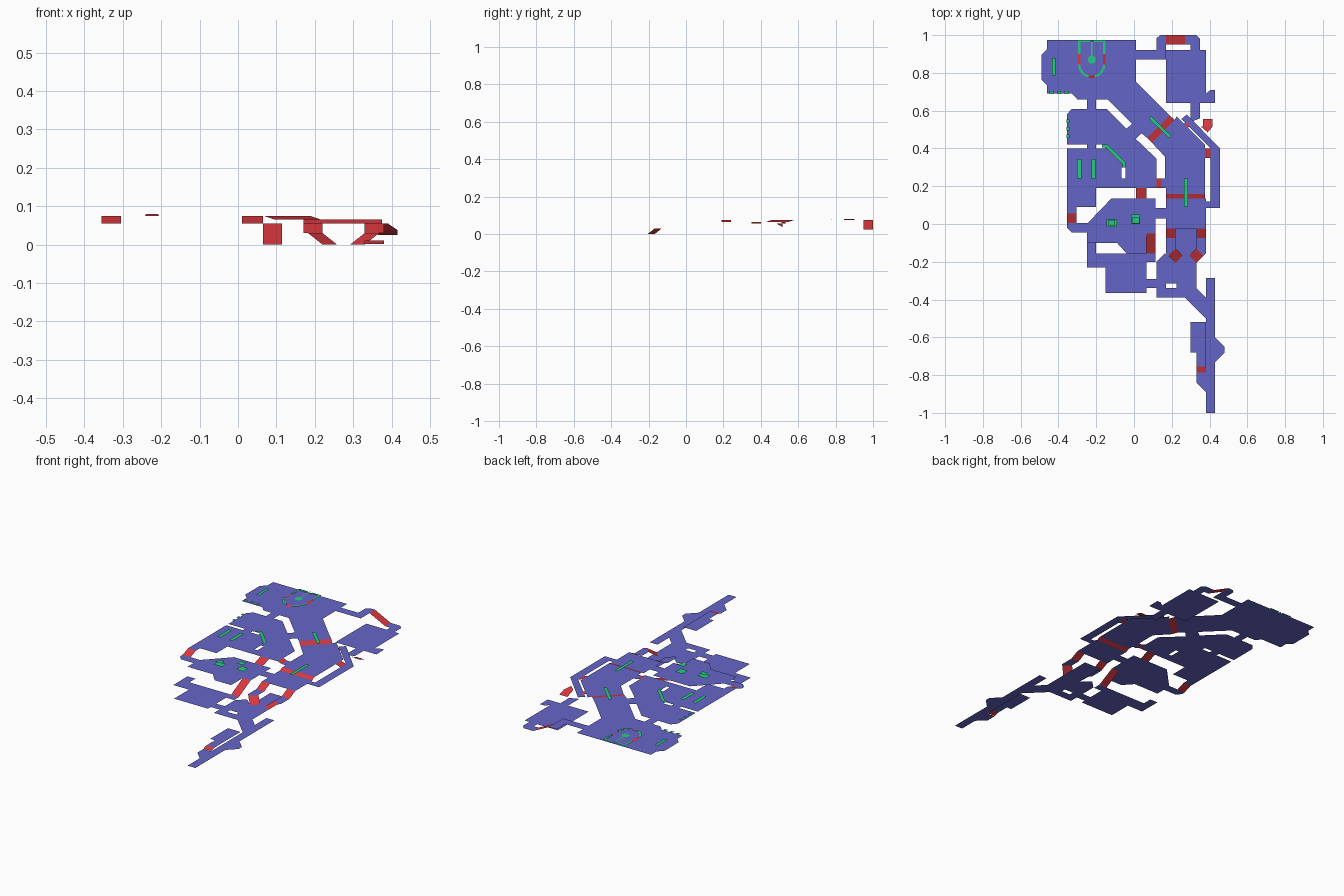
import bpy, bmesh, math

def material(name, rgb):
    m = bpy.data.materials.new(name)
    m.diffuse_color = (*rgb, 1)
    return m

BLUE = material("floor_blue", (0.13, 0.13, 0.58))
RED = material("ramp_red", (0.7, 0.04, 0.05))
GREEN = material("cover_green", (0.02, 0.6, 0.22))

def finish(name, bm, mat):
    me = bpy.data.meshes.new(name)
    bm.to_mesh(me)
    bm.free()
    ob = bpy.data.objects.new(name, me)
    bpy.context.collection.objects.link(ob)
    me.materials.append(mat)
    return ob

def rect(x0, x1, y0, y1):
    return [(x0, y0), (x1, y0), (x1, y1), (x0, y1)]

def plate(name, z, outline, holes=(), mat=BLUE):
    """Flat sheet with optional holes."""
    bm = bmesh.new()
    for loop in [outline, *holes]:
        vs = [bm.verts.new((x, y, z)) for x, y in loop]
        for a, b in zip(vs, vs[1:] + vs[:1]):
            bm.edges.new((a, b))
    bmesh.ops.triangle_fill(bm, edges=bm.edges[:], use_beauty=True)
    bm.normal_update()
    for f in bm.faces:
        if f.normal.z < 0:
            f.normal_flip()
    bmesh.ops.dissolve_limit(bm, angle_limit=0.01, verts=bm.verts[:], edges=bm.edges[:])
    return finish(name, bm, mat)

def ramp(name, a, b, za, c, d, zb):
    """Sloped quad from edge a-b at za to edge c-d at zb."""
    bm = bmesh.new()
    f = bm.faces.new([bm.verts.new((*p, z)) for p, z in ((a, za), (b, za), (c, zb), (d, zb))])
    f.normal_update()
    if f.normal.z < 0:
        f.normal_flip()
    return finish(name, bm, RED)

def strip(name, z, p, q, w):
    """Thin green cover bar between two points."""
    dx, dy = q[0] - p[0], q[1] - p[1]
    n = math.hypot(dx, dy)
    ox, oy = -dy / n * w / 2, dx / n * w / 2
    plate(name, z, [(p[0] + ox, p[1] + oy), (p[0] - ox, p[1] - oy),
                    (q[0] - ox, q[1] - oy), (q[0] + ox, q[1] + oy)], mat=GREEN)

# Upper floor: north-west hall and west rooms
plate("upper_floor", 0.074, [
    (-.46, .975), (.01, .975), (.01, .92), (.12, .92), (.12, .985), (.14, 1), (.17, 1),
    (.17, .87), (.01, .87), (.01, .755), (.125, .638), (.19, .575), (.07, .455), (.04, .48),
    (.01, .45), (.12, .345), (.12, .19), (-.2, .19), (-.2, .09), (-.305, .09), (-.305, .055),
    (-.355, .055), (-.355, .4), (-.25, .4), (-.25, .42), (-.355, .42), (-.355, .58),
    (-.33, .61), (-.25, .61), (-.25, .66), (-.3, .66), (-.33, .69), (-.46, .69),
    (-.46, .735), (-.49, .765), (-.49, .895), (-.46, .925)],
    [[(-.2, .66), (-.14, .66), (-.01, .53), (-.04, .505), (-.145, .61), (-.2, .61)],
     rect(-.2, -.15, .4, .42), rect(-.065, -.045, .24, .3)])

# Sunken north-east room
plate("north_east_room", 0.025, [
    (.17, .92), (.3, .92), (.3, .95), (.27, .95), (.27, 1), (.33, 1), (.35, .98), (.35, .92),
    (.38, .92), (.38, .69), (.405, .71), (.43, .71), (.43, .64), (.35, .64), (.35, .56),
    (.3, .54), (.3, .64), (.17, .64)])

# Middle court
plate("middle_court", 0.065, [
    (.095, .43), (.215, .55), (.225, .57), (.375, .42), (.375, .16), (.17, .16), (.17, .19),
    (.145, .19), (.145, .24), (.165, .24), (.165, .355)])

# Outer east walkway
plate("east_walkway", 0.055, [
    (.25, .555), (.28, .58), (.455, .4), (.455, .085), (.38, .085), (.38, .12), (.405, .12),
    (.405, .4)])

# South-west room joined to the south court
plate("lower_rooms", 0.055, [
    (-.355, .005), (-.245, .005), (-.12, .135), (.115, .135), (.115, .085), (.17, .085),
    (.17, .135), (.38, .135), (.38, -.025), (.17, -.025), (.17, .03), (.115, .03),
    (.115, -.05), (.065, -.05), (.065, -.155), (-.04, -.155), (-.09, -.1), (-.25, -.1),
    (-.25, -.045), (-.33, -.045), (-.355, -.02)])

# Ground level with the long southern corridor
plate("ground_floor", 0.0, [
    (-.25, -.1), (-.2, -.1), (-.2, -.155), (.115, -.155), (.115, -.2), (.065, -.2),
    (.065, -.29), (.12, -.29), (.12, -.2), (.165, -.155), (.22, -.2), (.22, -.02),
    (.33, -.02), (.33, -.34), (.38, -.39), (.38, -.285), (.43, -.285), (.43, -.6),
    (.48, -.65), (.48, -.68), (.43, -.73), (.43, -1), (.38, -1), (.38, -.5), (.27, -.39),
    (.12, -.39), (.12, -.34), (.065, -.34), (.065, -.365), (-.15, -.365), (-.15, -.23),
    (-.25, -.23)], [rect(.17, .225, -.34, -.315)])
plate("side_platform", 0.01, [(.3, -.52), (.38, -.52), (.38, -.755), (.33, -.755),
                              (.33, -.68), (.3, -.68)])
plate("side_platform_end", 0.0, [(.33, -.785), (.38, -.785), (.38, -.89), (.33, -.84)])

# Mirrored twin stairs down from the south court
for side, m in (("left", 1), ("right", -1)):
    def X(x):
        return .275 + m * (x - .275)
    ramp(f"court_ramp_{side}", (X(.17), -.025), (X(.22), -.025), .055,
         (X(.22), -.075), (X(.17), -.075), .03)
    plate(f"landing_{side}", .03, [(X(x), y) for x, y in
          ((.17, -.075), (.22, -.075), (.22, -.13), (.182, -.167), (.17, -.155))])
    ramp(f"diagonal_ramp_{side}", (X(.182), -.167), (X(.22), -.13), .03,
         (X(.258), -.167), (X(.22), -.205), 0)

# Single ramps
ramp("west_ramp", (-.355, .055), (-.305, .055), .074, (-.305, .005), (-.355, .005), .055)
ramp("inner_ramp", (.01, .19), (.065, .19), .074, (.065, .135), (.01, .135), .055)
ramp("south_ramp", (.065, -.05), (.115, -.05), .055, (.115, -.155), (.065, -.155), 0)
ramp("court_step", (.17, .16), (.375, .16), .065, (.375, .135), (.17, .135), .055)
ramp("link_ramp", (.12, .19), (.12, .24), .074, (.145, .24), (.145, .19), .065)
ramp("wide_diagonal_ramp", (.07, .455), (.19, .575), .074, (.215, .55), (.095, .43), .065)
ramp("walkway_ramp", (.375, .35), (.375, .4), .065, (.405, .4), (.405, .35), .055)
ramp("walkway_step", (.255, .53), (.28, .505), .065, (.3, .52), (.275, .535), .055)
ramp("north_ramp", (.17, .95), (.17, 1), .074, (.27, 1), (.27, .95), .025)
ramp("corridor_ramp", (.33, -.755), (.38, -.755), .01, (.38, -.785), (.33, -.785), .002)
ramp("east_ramp_low", (.365, .555), (.415, .555), .025, (.415, .515), (.365, .515), .038)
ramp("east_ramp_high", (.365, .515), (.415, .515), .038, (.39, .485), (.355, .515), .055)

# Raised round-ended dais with green rim and red entry ramps
CX, CY, R = -.224, .845, .072
def arch(r, n=12):
    return [(CX + r * math.cos(math.pi + math.pi * i / n),
             CY + r * math.sin(math.pi + math.pi * i / n)) for i in range(n + 1)]
plate("dais_floor", .079, arch(R - .012) + [(CX + R - .012, .963), (CX - R + .012, .963)])
outer, inner = arch(R), arch(R - .012)
for i in range(12):
    a, b, c, d = outer[i], outer[i + 1], inner[i + 1], inner[i]
    if i in (5, 6):
        ramp(f"dais_front_ramp_{i}", a, b, .074, c, d, .079)
    else:
        plate(f"dais_rim_{i}", .08, [a, b, c, d], mat=GREEN)
for m, side in ((-1, "left"), (1, "right")):
    xo, xi = CX + m * R, CX + m * (R - .012)
    plate(f"dais_side_{side}", .08, rect(min(xo, xi), max(xo, xi), .9, .975), mat=GREEN)
    ramp(f"dais_side_ramp_{side}", (xo, CY), (xo, .9), .074, (xi, .9), (xi, CY), .079)
    x0, x1 = sorted((CX + m * .012, xi))
    plate(f"dais_back_{side}", .08, rect(x0, x1, .963, .975), mat=GREEN)
plate("dais_disc", .082, [(CX + .021 * math.cos(t * math.pi / 8), .87 + .021 * math.sin(t * math.pi / 8))
                          for t in range(16)], mat=GREEN)
strip("dais_post", .082, (CX, .89), (CX, .975), .006)

# Cover bars, blocks and crates
strip("hall_bar", .082, (-.425, .785), (-.425, .88), .018)
for i in range(3):
    plate(f"hall_block_{i}", .082, rect(-.447 + .04 * i, -.427 + .04 * i, .687, .703), mat=GREEN)
    plate(f"room_block_{i}", .082, rect(-.357, -.342, .455 + .04 * i, .473 + .04 * i), mat=GREEN)
for x in (-.29, -.215):
    strip(f"room_bar_{x}", .085, (x, .24), (x, .345), .022)
strip("bent_bar_top", .085, (-.17, .413), (-.14, .413), .016)
strip("bent_bar_middle", .085, (-.145, .413), (-.052, .32), .018)
strip("bent_bar_end", .085, (-.054, .325), (-.054, .3), .016)
strip("ramp_bar", .09, (.085, .565), (.19, .462), .018)
strip("court_bar", .078, (.275, .09), (.275, .24), .02)
plate("crate_west", .065, rect(-.145, -.09, -.015, .025), mat=GREEN)
plate("crate_east", .065, rect(-.012, .032, 0, .05), mat=GREEN)
plate("crate_west_lid", .08, rect(-.135, -.1, -.01, .02), mat=GREEN)
plate("crate_east_lid", .1, rect(-.01, .03, .002, .035), mat=GREEN)
